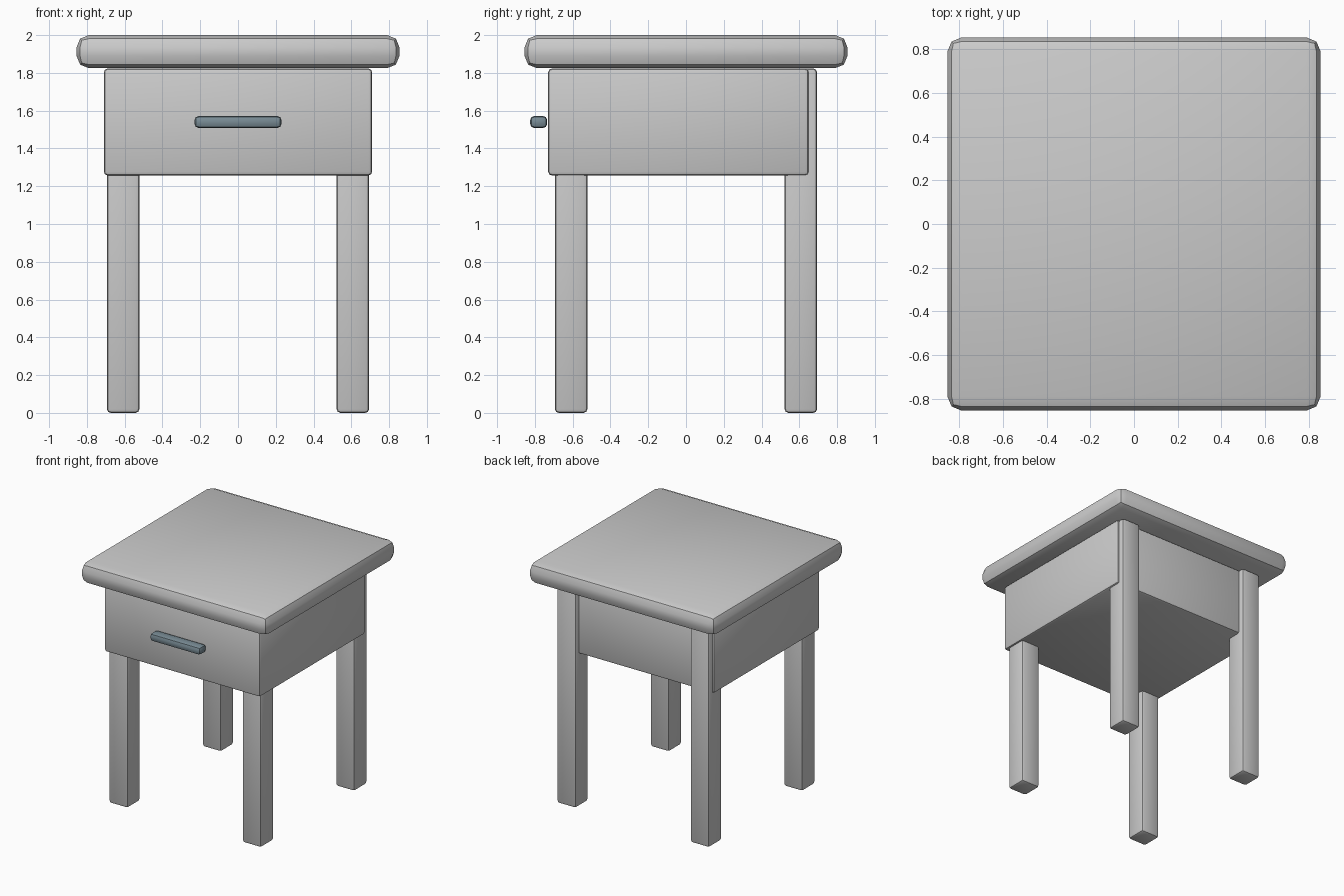
import bpy
import math

if "Cube" in bpy.data.objects:
    bpy.data.objects.remove(bpy.data.objects["Cube"])


def box(name, lo, hi, bevel):
    """Rounded box between two corners, with a two-segment bevel."""
    bpy.ops.mesh.primitive_cube_add(size=1)
    ob = bpy.context.object
    ob.name = name
    ob.location = [(a + b) / 2 for a, b in zip(lo, hi)]
    ob.scale = [b - a for a, b in zip(lo, hi)]
    bpy.ops.object.transform_apply(location=False, rotation=False, scale=True)
    mod = ob.modifiers.new("bevel", 'BEVEL')
    mod.width = bevel
    mod.segments = 2
    bpy.ops.object.modifier_apply(modifier=mod.name)
    bpy.ops.object.shade_smooth_by_angle(angle=math.radians(30))
    return ob


# Table top with heavily rounded edges
box("table_top", (-0.855, -0.855, 1.825), (0.855, 0.855, 2.0), 0.065)

# Drawer box, flush past the front legs and short of the back ones
box("drawer_box", (-0.71, -0.73, 1.257), (0.71, 0.65, 1.823), 0.02)

# Four legs running up to the table top
for side, sx in (("left", -1), ("right", 1)):
    for end, sy in (("front", -1), ("back", 1)):
        cx, cy = sx * 0.608, sy * 0.608
        box(f"{end}_{side}_leg", (cx - 0.086, cy - 0.086, 0.0),
            (cx + 0.086, cy + 0.086, 1.823), 0.02)

# Bar handle in blue-grey
handle = box("drawer_handle", (-0.23, -0.825, 1.508), (0.23, -0.735, 1.572), 0.022)
mat = bpy.data.materials.new("handle_metal")
mat.diffuse_color = (0.19, 0.26, 0.30, 1)
mat.use_nodes = True
mat.node_tree.nodes["Principled BSDF"].inputs["Base Color"].default_value = mat.diffuse_color
handle.data.materials.append(mat)
